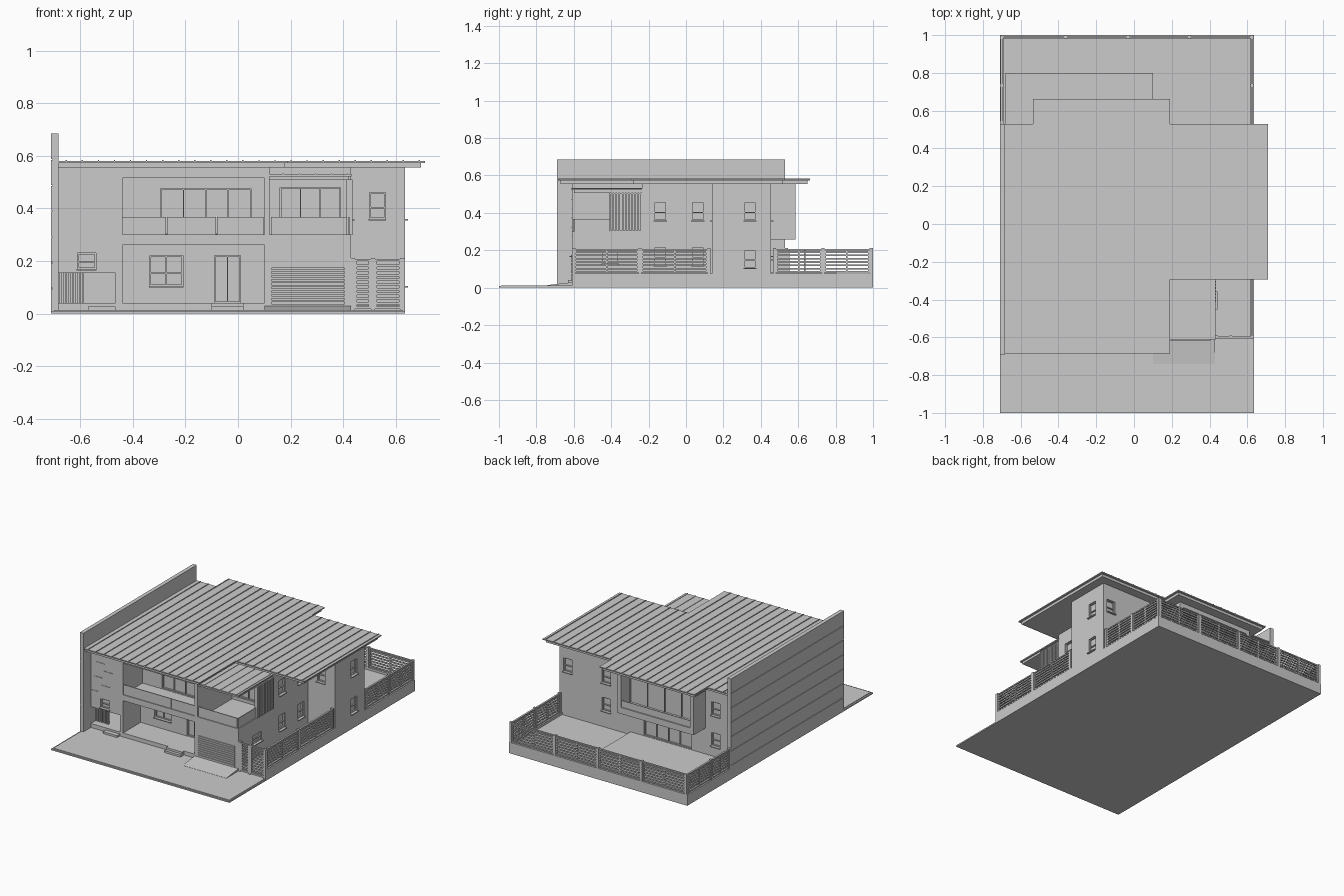
import bpy, bmesh
from mathutils import Vector


def finish(name, bm):
    bmesh.ops.recalc_face_normals(bm, faces=bm.faces)
    me = bpy.data.meshes.new(name)
    bm.to_mesh(me)
    bm.free()
    ob = bpy.data.objects.new(name, me)
    bpy.context.collection.objects.link(ob)
    return ob


def boxes(name, items):
    """One mesh from many (x0, x1, y0, y1, z0, z1) boxes."""
    bm = bmesh.new()
    for x0, x1, y0, y1, z0, z1 in items:
        vs = bmesh.ops.create_cube(bm, size=1)["verts"]
        for v in vs:
            v.co = Vector((x1 if v.co.x > 0 else x0, y1 if v.co.y > 0 else y0, z1 if v.co.z > 0 else z0))
    return finish(name, bm)


def prism(name, pts, z0, z1):
    bm = bmesh.new()
    f = bm.faces.new([bm.verts.new((x, y, z0)) for x, y in pts])
    ext = bmesh.ops.extrude_face_region(bm, geom=[f])["geom"]
    bmesh.ops.translate(bm, vec=(0, 0, z1 - z0), verts=[g for g in ext if isinstance(g, bmesh.types.BMVert)])
    return finish(name, bm)


def cut(ob, items):
    cutter = boxes("cutter", items)
    cutter.hide_render = True
    m = ob.modifiers.new("openings", "BOOLEAN")
    m.operation, m.solver, m.object = "DIFFERENCE", "EXACT", cutter
    bpy.context.view_layer.objects.active = ob
    bpy.ops.object.modifier_apply(modifier=m.name)
    bpy.data.objects.remove(cutter)


holes, frames, sills = [], [], []


def on_wall(axis, plane, s, u0, u1, d0, d1, z0, z1):
    """Box on a wall; d is the distance outward from the wall plane."""
    a, b = sorted((plane + s * d0, plane + s * d1))
    return (a, b, u0, u1, z0, z1) if axis == "x" else (u0, u1, a, b, z0, z1)


def window(axis, plane, s, u0, u1, z0, z1, parts=1, sill=True, transom=True):
    w = lambda *a: on_wall(axis, plane, s, *a)
    t = 0.005
    holes.append(w(u0, u1, -0.016, 0.01, z0, z1))
    for i in range(parts + 1):
        u = u0 + (u1 - u0 - t) * i / parts
        frames.append(w(u, u + t, -0.017, -0.006, z0, z1))
    for z in [z0, z1 - t] + ([z0 + (z1 - z0) * 0.4] if transom else []):
        frames.append(w(u0, u1, -0.017, -0.007, z, z + t))
    if sill:
        sills.append(w(u0 - 0.003, u1 + 0.003, -0.01, 0.012, z0 - 0.006, z0))


# Ground
boxes("base_slab", [(-0.71, 0.635, -1, 1, 0, 0.009), (-0.7, 0.627, -0.99, 0.99, 0.005, 0.013)])
boxes("yard_ground", [(-0.7, 0.625, 0.455, 0.99, 0, 0.06), (0.43, 0.625, -0.6, 0.455, 0, 0.03)])
boxes("rear_deck", [(-0.68, 0.1, 0.455, 0.8, 0.05, 0.08)])
ramp = boxes("driveway_ramp", [(0.1, 0.43, -0.74, -0.6, 0, 0.03)])
for v in ramp.data.vertices:
    if v.co.y < -0.7 and v.co.z > 0.01:
        v.co.z = 0.014
boxes("front_steps", [(-0.1, 0.02, -0.65, -0.6, 0.01, 0.026), (-0.1, 0.02, -0.63, -0.6, 0.01, 0.04),
                      (-0.57, -0.465, -0.64, -0.6, 0.01, 0.026)])

# Party wall: core with stacked panels and shadow joints
n, h = 7, 0.685 / 7
boxes("party_wall", [(-0.706, -0.683, -0.69, 0.53, 0, 0.685)] +
      [(-0.71, -0.7, -0.69, 0.53, i * h, (i + 1) * h - (0.004 if i < n - 1 else 0)) for i in range(n)])

# House windows
for u, z in ((-0.17, 0.36), (0.03, 0.36), (-0.17, 0.12), (0.03, 0.12)):
    window("x", 0.43, 1, u, u + 0.065, z, z + 0.1)
for z in (0.36, 0.105):
    window("x", 0.635, 1, 0.31, 0.375, z, z + 0.1)
window("x", 0.43, 1, -0.45, -0.36, 0.13, 0.19)
window("y", 0.14, -1, 0.5, 0.56, 0.36, 0.46)
window("y", -0.61, -1, -0.61, -0.54, 0.17, 0.23)
window("y", -0.4, -1, -0.295, 0.05, 0.302, 0.475, 4, False, False)
window("y", -0.42, -1, -0.335, -0.21, 0.105, 0.22, 2)
window("y", -0.42, -1, -0.09, 0.01, 0.041, 0.22, 2, False, False)
window("y", -0.235, -1, 0.16, 0.39, 0.302, 0.48, 3, False, False)
for u, z in ((0.54, 0.36), (0.25, 0.36), (0.25, 0.17), (-0.575, 0.36), (-0.575, 0.15)):
    window("y", 0.455, 1, u, u + 0.065, z, z + 0.09)
window("y", 0.455, 1, -0.36, 0.0, 0.082, 0.23, 4, False, False)

# House body with recessed balconies, porch and passage
body = prism("house_body", [(-0.683, -0.61), (0.43, -0.61), (0.43, 0.14), (0.635, 0.14),
                            (0.635, 0.455), (-0.683, 0.455)], 0, 0.558)
cut(body, [(-0.44, 0.1, -0.65, -0.4, 0.3, 0.515), (-0.44, 0.1, -0.65, -0.42, 0.04, 0.26),
           (-0.7, -0.465, -0.65, -0.35, 0.04, 0.155), (0.12, 0.5, -0.65, -0.235, 0.28, 0.6)])
cut(body, holes)
boxes("window_frames", frames)
boxes("window_sills", sills)
boxes("passage_gate", [(-0.683 + i * 0.013, -0.676 + i * 0.013, -0.56, -0.55, 0.04, 0.155) for i in range(8)])
boxes("front_wall_battens", [(-0.683 + a, -0.62 + a, -0.613, -0.608, z, z + 0.004)
      for z, a in ((0.27, 0), (0.32, 0.08), (0.37, 0.02), (0.42, 0.1), (0.47, 0.04), (0.52, 0.09))])

# Garage door slats
boxes("garage_door", [(0.127, 0.405, -0.616, -0.605, 0.035 + i * 0.0145, 0.045 + i * 0.0145) for i in range(10)])

# Rear bay
bay = boxes("rear_bay", [(-0.466, 0.108, 0.45, 0.585, 0.257, 0.558)])
cut(bay, [(-0.44, 0.082, 0.475, 0.6, 0.3, 0.525)])
boxes("bay_glazing", [(-0.44 + i * 0.1293, -0.435 + i * 0.1293, 0.475, 0.49, 0.3, 0.525) for i in range(5)] +
      [(-0.44, 0.082, 0.47, 0.482, 0.3, 0.525), (-0.44, 0.082, 0.572, 0.577, 0.3, 0.345)])

# Balcony balustrade panels
panels = [(a, b - 0.003, -0.604, -0.598, 0.3, 0.367) for a, b in ((-0.44, -0.27), (-0.27, -0.08), (-0.08, 0.1))]
boxes("balustrade_panels", panels + [(0.125, 0.415, -0.604, -0.598, 0.28, 0.367),
                                     (0.418, 0.424, -0.6, -0.41, 0.28, 0.367)])
boxes("balcony_parapet", [(0.12, 0.43, -0.61, -0.596, 0.27, 0.3), (0.416, 0.43, -0.61, -0.235, 0.27, 0.3)])

# Vertical slat screen at the side of the balcony
boxes("slat_screen", [(0.41, 0.435, -0.41 + i * 0.0168, -0.402 + i * 0.0168, 0.298, 0.51) for i in range(11)] +
      [(0.41, 0.43, -0.41, -0.235, z, z + 0.008) for z in (0.298, 0.5)])

# Main roof, fascia and standing seams
outline = [(-0.683, -0.685), (0.19, -0.685), (0.19, -0.295), (0.71, -0.295), (0.71, 0.53),
           (0.19, 0.53), (0.19, 0.663), (-0.535, 0.663), (-0.535, 0.53), (-0.683, 0.53)]
prism("main_roof", outline, 0.573, 0.58)
i = 0.014
prism("roof_fascia", [(-0.683, -0.685 + i), (0.19 - i, -0.685 + i), (0.19 - i, -0.295 + i), (0.71 - i, -0.295 + i),
                      (0.71 - i, 0.53 - i), (0.19 - i, 0.53 - i), (0.19 - i, 0.663 - i),
                      (-0.535 + i, 0.663 - i), (-0.535 + i, 0.53 - i), (-0.683, 0.53 - i)], 0.555, 0.573)
seams = []
for k in range(23):
    x = -0.655 + k * 0.061
    seams.append((x, x + 0.005, -0.685 if x < 0.185 else -0.295, 0.663 if -0.535 < x < 0.185 else 0.53, 0.578, 0.584))
boxes("roof_seams", seams)

# Lower balcony roof
boxes("balcony_roof", [(0.12, 0.432, -0.612, -0.23, 0.522, 0.53), (0.12, 0.422, -0.6, -0.235, 0.507, 0.522)])
boxes("balcony_roof_seams", [(x, x + 0.005, -0.612, -0.23, 0.529, 0.533) for x in (0.17, 0.231, 0.292, 0.353, 0.414)])

# Boundary plinth, posts and slatted fence panels
boxes("fence_plinth", [(0.615, 0.635, -0.61, 1, 0, 0.075), (-0.71, 0.635, 0.98, 1, 0, 0.075),
                       (-0.71, -0.69, 0.52, 1, 0, 0.075)])
posts, slats = [], []


def fence(axis, plane, s, a, b, z0=0.08, mid=True):
    w = lambda *q: on_wall(axis, plane, s, *q)
    for u in (a, b - 0.008) + (((a + b) / 2 - 0.004,) if mid else ()):
        slats.append(w(u, u + 0.008, -0.016, -0.004, z0, 0.208))
    for z in (z0, 0.2):
        slats.append(w(a, b, -0.016, -0.004, z, z + 0.008))
    z = z0 + 0.017
    while z < 0.195:
        slats.append(w(a, b, -0.014, -0.006, z, z + 0.009))
        z += 0.0178
    for u in (a - 0.015, b):
        posts.append(w(u, u + 0.015, -0.02, 0, 0, 0.212))


for a, b in ((-0.595, -0.255), (-0.237, 0.115), (0.48, 0.725), (0.74, 0.98)):
    fence("x", 0.635, 1, a, b)
for a, b in ((0.545, 0.725), (0.74, 0.98)):
    fence("x", -0.71, -1, a, b)
for a, b in ((-0.69, -0.37), (-0.355, -0.04), (-0.025, 0.285), (0.3, 0.615)):
    fence("y", 1, 1, a, b)
for a, b in ((0.445, 0.505), (0.52, 0.62)):
    fence("y", -0.61, -1, a, b, 0.018, False)
boxes("fence_posts", posts)
boxes("fence_slats", slats)
